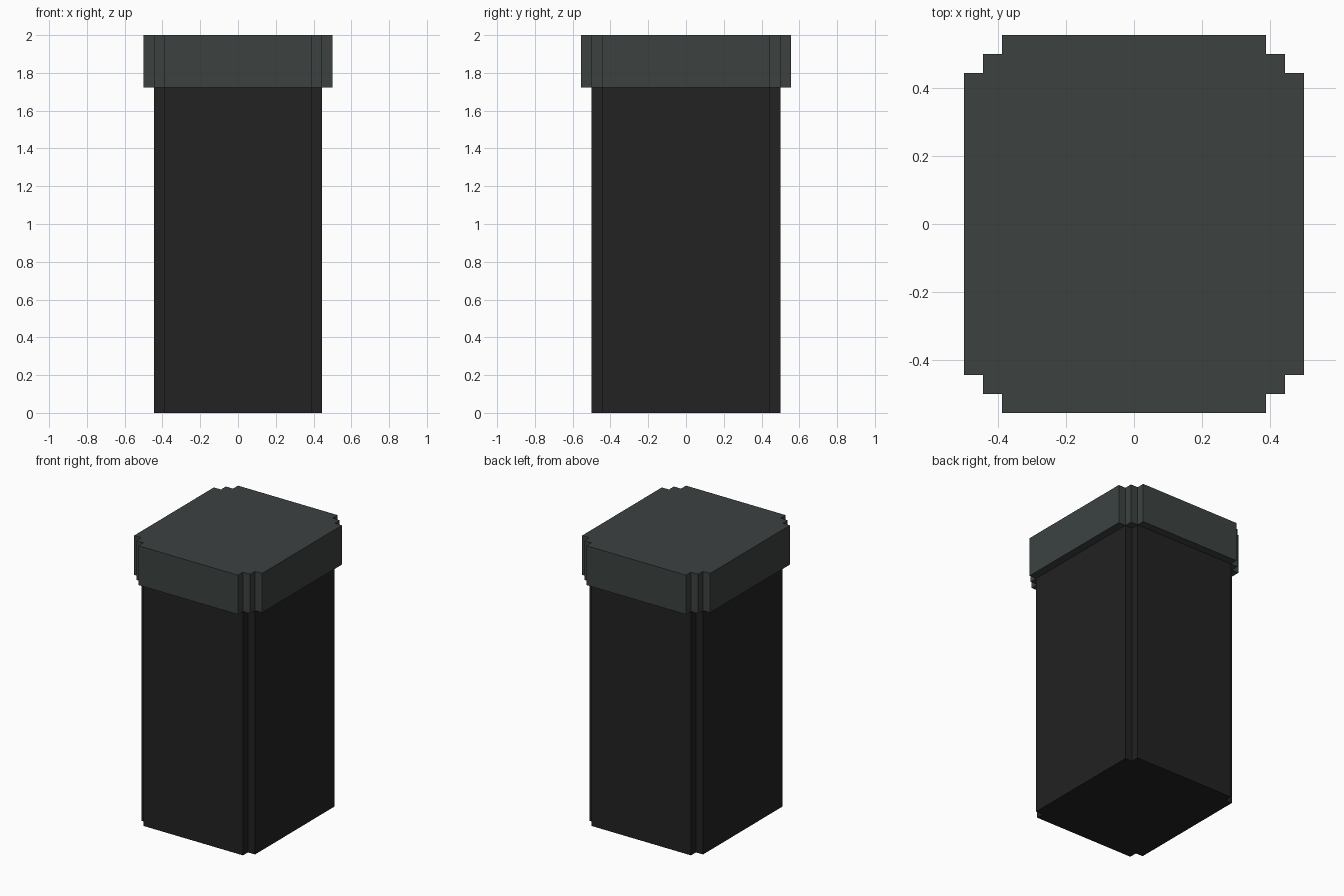
import bpy
import bmesh

if "Cube" in bpy.data.objects:
    bpy.data.objects.remove(bpy.data.objects["Cube"])

U = 1 / 18  # one step of the corner notches


def material(name, color):
    m = bpy.data.materials.new(name)
    m.diffuse_color = (*color, 1)
    m.use_nodes = True
    m.node_tree.nodes["Principled BSDF"].inputs["Base Color"].default_value = m.diffuse_color
    return m


def notched_prism(name, half_x, half_y, steps, z0, z1, mat):
    """Upright box whose four corners are cut in square stair steps."""
    # stair outline of one corner, from the right side to the back side
    corner = [(half_x, half_y - steps * U)]
    for i in range(1, steps + 1):
        corner.append((half_x - i * U, corner[-1][1]))
        corner.append((half_x - i * U, half_y - (steps - i) * U))
    # mirror the corner around, keeping counterclockwise order
    half = corner + [(-x, y) for x, y in reversed(corner)]
    outline = half + [(-x, -y) for x, y in half]

    bm = bmesh.new()
    base = bm.faces.new([bm.verts.new((x, y, z0)) for x, y in outline])
    top = bmesh.ops.extrude_face_region(bm, geom=[base], use_keep_orig=True)
    verts = [g for g in top["geom"] if isinstance(g, bmesh.types.BMVert)]
    bmesh.ops.translate(bm, verts=verts, vec=(0, 0, z1 - z0))
    bmesh.ops.recalc_face_normals(bm, faces=bm.faces)
    mesh = bpy.data.meshes.new(name)
    bm.to_mesh(mesh)
    bm.free()
    mesh.materials.append(mat)
    obj = bpy.data.objects.new(name, mesh)
    bpy.context.collection.objects.link(obj)
    return obj


black = material("near black", (0.016, 0.016, 0.016))
slate = material("dark slate", (0.045, 0.054, 0.053))

# Tall body with single-step corners
notched_prism("body", 8 * U, 9 * U, 1, 0, 31 * U, black)
# Wider lid with double-step corners
notched_prism("lid", 9 * U, 10 * U, 2, 31 * U, 36 * U, slate)
